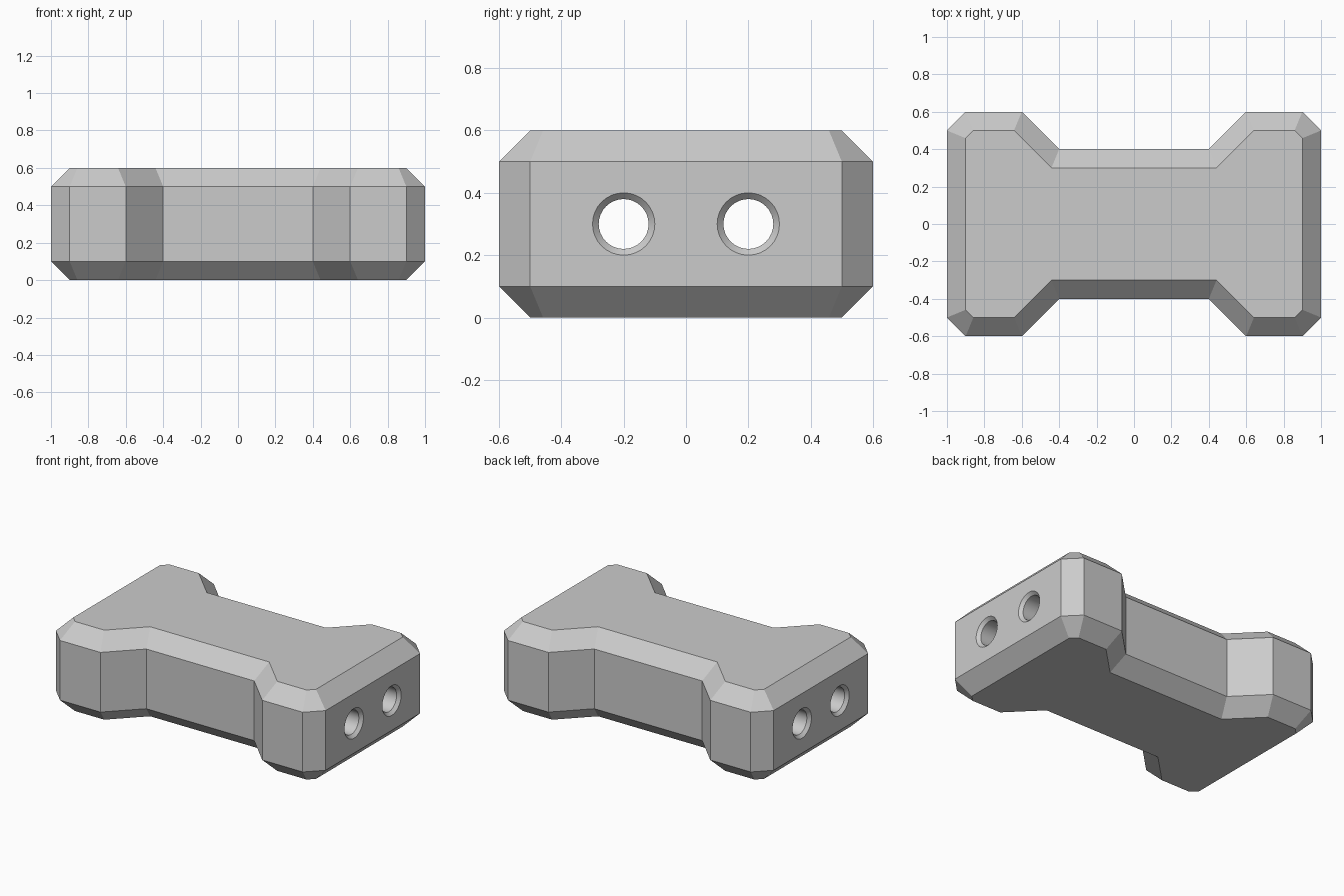
import bpy, bmesh, math
from mathutils import Vector

cube = bpy.data.objects.get("Cube")
if cube:
    bpy.data.objects.remove(cube, do_unlink=True)

CHAMFER = 0.1
HEIGHT = 0.6
HOLE_RADIUS = 0.08
SINK = 0.02


def material(name, value):
    mat = bpy.data.materials.new(name)
    mat.use_nodes = True
    color = (value, value, value, 1)
    mat.diffuse_color = color
    mat.node_tree.nodes["Principled BSDF"].inputs["Base Color"].default_value = color
    return mat


def loft(name, rings, mat):
    """Skin a closed solid through rings that share a point count."""
    bm = bmesh.new()
    loops = [[bm.verts.new(p) for p in ring] for ring in rings]
    n = len(loops[0])
    for a, b in zip(loops, loops[1:]):
        for i in range(n):
            j = (i + 1) % n
            bm.faces.new((a[i], a[j], b[j], b[i]))
    bm.faces.new(loops[0])
    bm.faces.new(loops[-1])
    bmesh.ops.recalc_face_normals(bm, faces=bm.faces)
    mesh = bpy.data.meshes.new(name)
    bm.to_mesh(mesh)
    bm.free()
    mesh.materials.append(mat)
    obj = bpy.data.objects.new(name, mesh)
    bpy.context.collection.objects.link(obj)
    return obj


def inset(points, d):
    """Mitred inward offset of a counter-clockwise outline."""
    result = []
    for i, p in enumerate(points):
        e1 = (p - points[i - 1]).normalized()
        e2 = (points[(i + 1) % len(points)] - p).normalized()
        n1, n2 = Vector((-e1.y, e1.x)), Vector((-e2.y, e2.x))
        result.append(p + (n1 + n2) * d / (1 + n1.dot(n2)))
    return result


def at_height(points, z):
    return [(p.x, p.y, z) for p in points]


grey = material("light grey", 0.6)

# Dumbbell outline: one quarter, mirrored to all four
quarter = [Vector(p) for p in ((1, 0.5), (0.9, 0.6), (0.6, 0.6), (0.4, 0.4))]
half = quarter + [Vector((-p.x, p.y)) for p in reversed(quarter)]
outline = half + [-p for p in half]
inner = inset(outline, CHAMFER)

# Chamfered body
body = loft("body", [at_height(inner, 0), at_height(outline, CHAMFER),
                     at_height(outline, HEIGHT - CHAMFER), at_height(inner, HEIGHT)], grey)


# Long through-holes with countersunk mouths
def hole_ring(x, radius, y, sides=32):
    angles = [math.tau * i / sides for i in range(sides)]
    return [(x, y + radius * math.cos(a), HEIGHT / 2 + radius * math.sin(a)) for a in angles]


wide, end, start = HOLE_RADIUS + 2 * SINK, 1 + SINK, 1 - SINK
profile = ((-end, wide), (-start, HOLE_RADIUS), (start, HOLE_RADIUS), (end, wide))
bpy.context.view_layer.objects.active = body
for y in (-0.2, 0.2):
    cutter = loft("hole_cutter", [hole_ring(x, r, y) for x, r in profile], grey)
    cutter.hide_render = True
    cut = body.modifiers.new("hole", "BOOLEAN")
    cut.operation = "DIFFERENCE"
    cut.solver = "EXACT"
    cut.object = cutter
    bpy.ops.object.modifier_apply(modifier=cut.name)
    bpy.data.objects.remove(cutter, do_unlink=True)

# Round hole walls, crisp chamfers
bpy.ops.object.select_all(action="DESELECT")
body.select_set(True)
bpy.ops.object.shade_smooth_by_angle(angle=math.radians(25))
